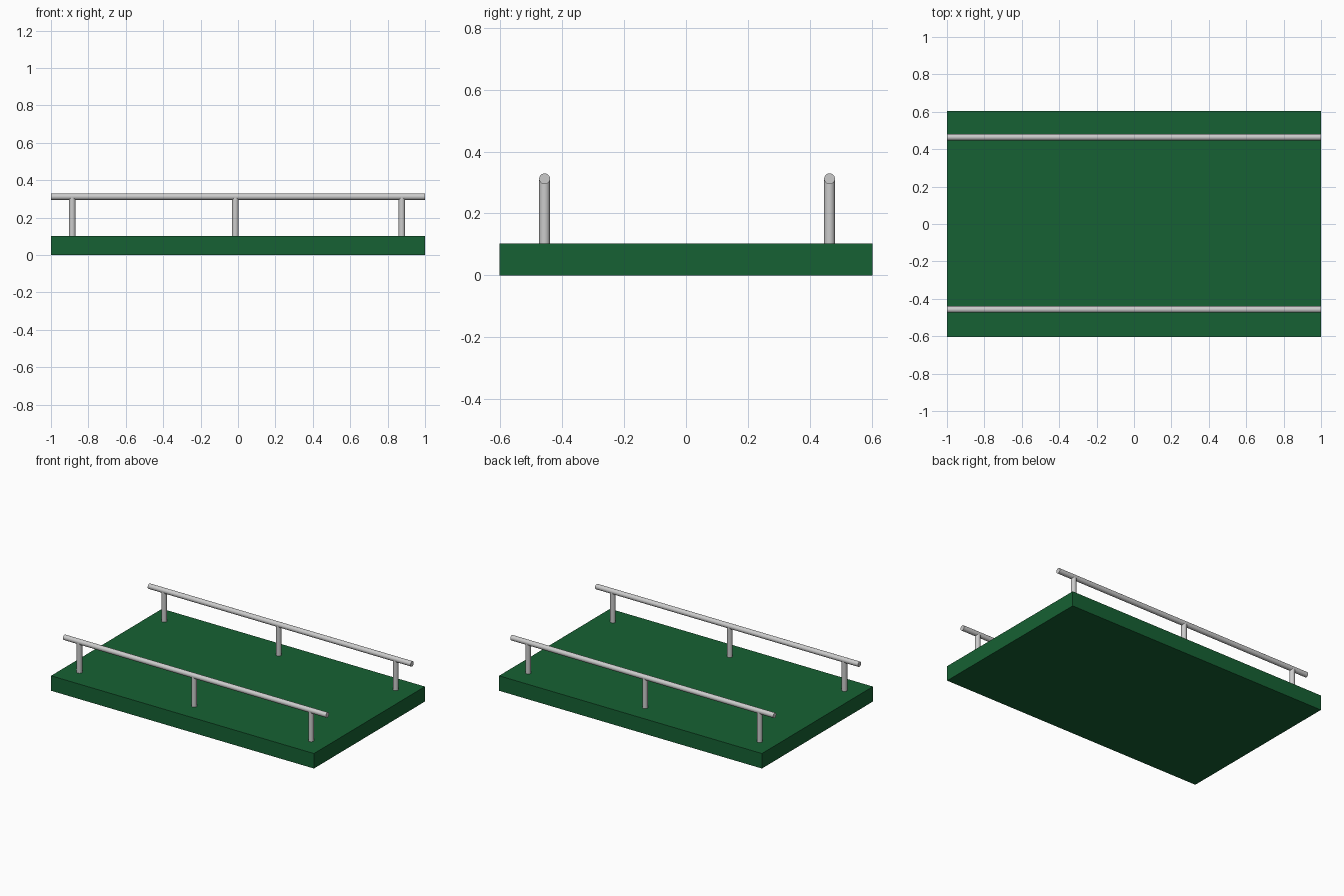
import bpy
from math import pi

if "Cube" in bpy.data.objects:
    bpy.data.objects.remove(bpy.data.objects["Cube"])

GREEN = bpy.data.materials.new("green")
GREEN.diffuse_color = (0.008, 0.12, 0.033, 1)
GREEN.use_nodes = True
GREEN.node_tree.nodes["Principled BSDF"].inputs["Base Color"].default_value = GREEN.diffuse_color

RAIL_Z = 0.312
RADIUS = 0.0175
DECK_TOP = 0.103


def tube(name, length, location, rotation=(0, 0, 0)):
    bpy.ops.mesh.primitive_cylinder_add(vertices=32, radius=RADIUS, depth=length,
                                        location=location, rotation=rotation)
    obj = bpy.context.object
    obj.name = name
    bpy.ops.object.shade_smooth_by_angle()
    return obj


# Green deck slab
bpy.ops.mesh.primitive_cube_add(size=1, location=(0, 0, DECK_TOP / 2))
deck = bpy.context.object
deck.name = "deck"
deck.scale = (2, 1.206, DECK_TOP)
deck.data.materials.append(GREEN)

# Side rails, each on three posts
for side, y in (("front", -0.457), ("back", 0.464)):
    tube(f"{side}_rail", 2, (0, y, RAIL_Z), (0, pi / 2, 0))
    for place, x in (("left", -0.886), ("middle", -0.014), ("right", 0.876)):
        bottom, top = DECK_TOP - 0.01, RAIL_Z - 0.003
        tube(f"{side}_{place}_post", top - bottom, (x, y, (top + bottom) / 2))
